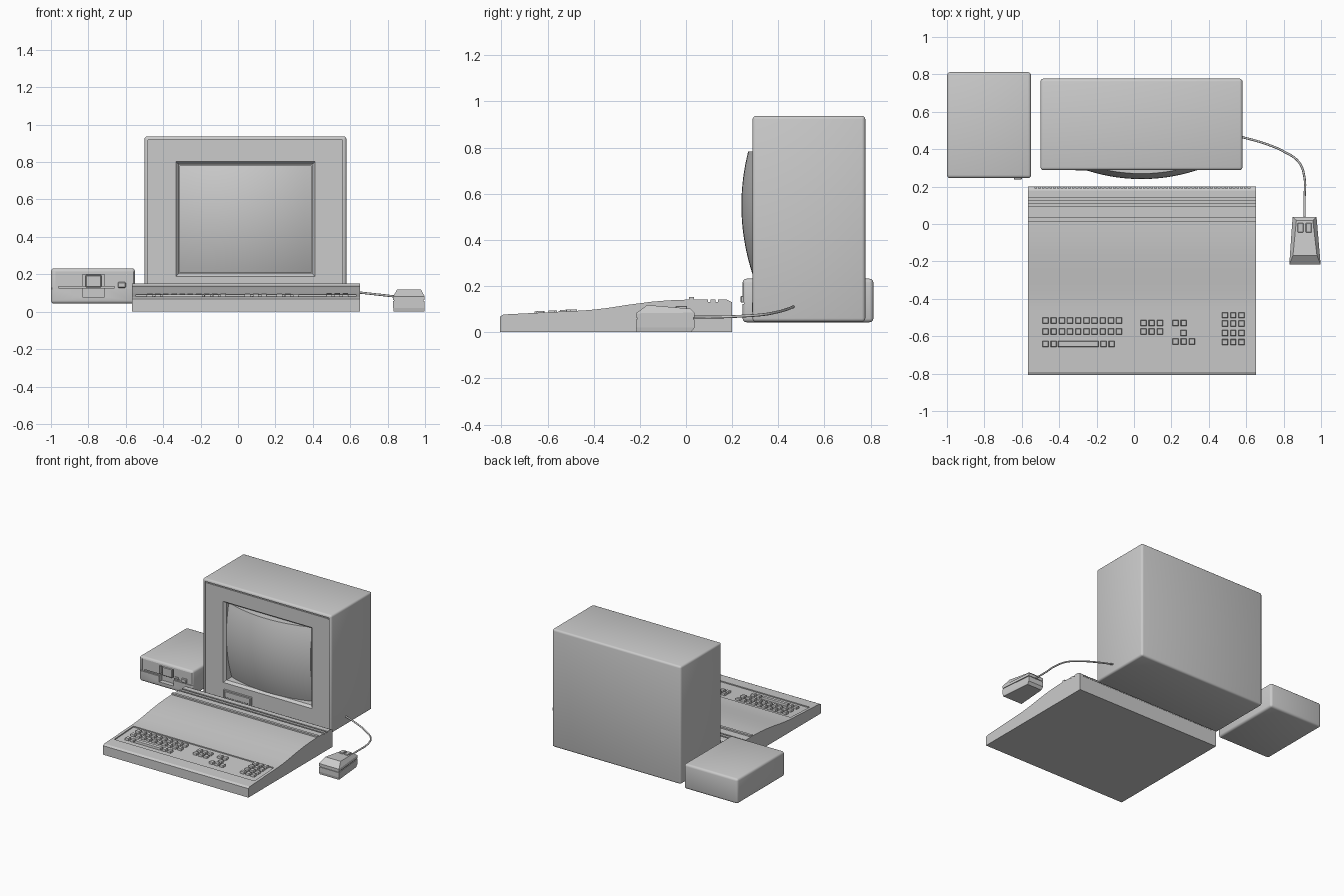
import bpy, bmesh, math
from mathutils import Vector

if "Cube" in bpy.data.objects:
    bpy.data.objects.remove(bpy.data.objects["Cube"])


def finish(name, bm, smooth=None):
    bmesh.ops.recalc_face_normals(bm, faces=bm.faces)
    me = bpy.data.meshes.new(name)
    bm.to_mesh(me)
    bm.free()
    ob = bpy.data.objects.new(name, me)
    bpy.context.collection.objects.link(ob)
    bpy.ops.object.select_all(action='DESELECT')
    ob.select_set(True)
    bpy.context.view_layer.objects.active = ob
    if smooth:
        bpy.ops.object.shade_smooth_by_angle(angle=math.radians(smooth))
    return ob


def loft(bm, rings):
    vs = [[bm.verts.new(p) for p in r] for r in rings]
    n = len(vs[0])
    for a, b in zip(vs, vs[1:]):
        for i in range(n):
            bm.faces.new((a[i], a[(i + 1) % n], b[(i + 1) % n], b[i]))
    bm.faces.new(vs[0])
    bm.faces.new(vs[-1])


def add_box(bm, x0, x1, y0, y1, z0, z1):
    loft(bm, [[(x0, y0, z), (x1, y0, z), (x1, y1, z), (x0, y1, z)] for z in (z0, z1)])


def box(name, *dims, bevel=0, segs=3):
    bm = bmesh.new()
    add_box(bm, *dims)
    if bevel:
        bmesh.ops.bevel(bm, geom=bm.edges[:], offset=bevel, segments=segs,
                        profile=0.5, affect='EDGES', clamp_overlap=True)
    return finish(name, bm, 35 if bevel else None)


def prism(name, x0, x1, profile, smooth=None):
    bm = bmesh.new()
    loft(bm, [[(x, y, z) for y, z in profile] for x in (x0, x1)])
    return finish(name, bm, smooth)


def cut(ob, cutter):
    cutter.hide_render = True
    m = ob.modifiers.new("cut", 'BOOLEAN')
    m.operation, m.object, m.solver = 'DIFFERENCE', cutter, 'EXACT'
    bpy.context.view_layer.objects.active = ob
    bpy.ops.object.modifier_apply(modifier=m.name)
    bpy.data.objects.remove(cutter)


# Monitor case with recessed bezel and tapered screen opening
case = box("monitor_case", -0.5, 0.58, 0.288, 0.777, 0.045, 0.938, bevel=0.015)
cut(case, box("bezel_cutter", -0.48, 0.56, 0.2, 0.297, 0.065, 0.918))
bm = bmesh.new()
loft(bm, [[(x0, y, z0), (x1, y, z0), (x1, y, z1), (x0, y, z1)] for x0, x1, z0, z1, y in
          [(-0.332, 0.412, 0.188, 0.802, 0.25), (-0.332, 0.412, 0.188, 0.802, 0.297),
           (-0.316, 0.396, 0.204, 0.788, 0.315), (-0.316, 0.396, 0.204, 0.788, 0.39)]])
cut(case, finish("opening_cutter", bm))
box("bezel_inner_trim", -0.47, 0.55, 0.292, 0.299, 0.9, 0.908)

# Spherical picture tube, with side walls running back into the case
bm = bmesh.new()
bmesh.ops.create_grid(bm, x_segments=20, y_segments=20, size=1)
for v in bm.verts:
    x, z = 0.04 + 0.352 * v.co.x, 0.495 + 0.288 * v.co.y
    v.co = (x, 0.24 + 0.54 * ((x - 0.04) ** 2 + (z - 0.55) ** 2), z)
edges = [e for e in bm.edges if e.is_boundary]
for g in bmesh.ops.extrude_edge_only(bm, edges=edges)["geom"]:
    if isinstance(g, bmesh.types.BMVert):
        g.co.y = 0.395
finish("screen", bm, 35)

# Control flap below the screen
box("control_flap", -0.325, -0.09, 0.29, 0.301, 0.075, 0.14, bevel=0.003, segs=1)
box("control_flap_panel", -0.315, -0.1, 0.287, 0.3, 0.084, 0.131, bevel=0.003, segs=1)

# Disk drive: body, seam, slot, hand recess, button and light
drive = box("drive_case", -1.0, -0.55, 0.245, 0.812, 0.043, 0.232, bevel=0.017)
cut(drive, box("face_cutter", -0.975, -0.56, 0.2, 0.249, 0.128, 0.216))
cut(drive, box("seam_cutter", -1.1, -0.5, 0.2, 0.252, 0.122, 0.128))
cut(drive, box("grip_cutter", -0.832, -0.714, 0.2, 0.28, 0.078, 0.2))
cut(drive, box("slot_cutter", -0.96, -0.66, 0.2, 0.29, 0.128, 0.136))
box("drive_latch", -0.815, -0.73, 0.252, 0.3, 0.13, 0.196, bevel=0.004, segs=1)
box("drive_button", -0.642, -0.6, 0.237, 0.27, 0.128, 0.158, bevel=0.004, segs=1)
box("drive_light", -0.7, -0.675, 0.245, 0.27, 0.142, 0.152)

# Computer body: one side profile with ridge and grooves, extruded across x
profile = [(-0.807, 0), (-0.807, 0.068), (-0.79, 0.077), (-0.6, 0.0865), (-0.45, 0.094),
           (-0.4, 0.098), (-0.34, 0.105), (-0.25, 0.119), (-0.15, 0.132), (-0.08, 0.138),
           (0.0, 0.141), (0.014, 0.141), (0.014, 0.152), (0.034, 0.152), (0.034, 0.141)]
for g in (0.095, 0.127):
    profile += [(g, 0.141), (g, 0.132), (g + 0.012, 0.132), (g + 0.012, 0.141)]
profile += [(0.178, 0.141), (0.2, 0.13), (0.2, 0)]
body = prism("computer_body", -0.567, 0.652, profile, 25)


def top(y):
    return 0.077 + (y + 0.79) * 0.05


# Sunken key panel following the slope
cut(body, prism("panel_cutter", -0.546, 0.63,
                [(-0.702, top(-0.702) - 0.008), (-0.47, top(-0.47) - 0.008), (-0.47, 0.2), (-0.702, 0.2)]))
# Row of vent notches along the rear edge
bm = bmesh.new()
for i in range(58):
    x = -0.53 + i * 0.02
    add_box(bm, x, x + 0.01, 0.19, 0.22, 0.115, 0.2)
cut(body, finish("vent_cutter", bm))

# Keys: (first x, count, y) for each row, plus the long bar
rows = [(-0.473, 10, -0.516), (-0.473, 10, -0.575), (-0.473, 2, -0.642), (-0.163, 2, -0.642),
        (0.051, 3, -0.53), (0.051, 3, -0.575), (0.222, 2, -0.53), (0.265, 1, -0.583),
        (0.222, 3, -0.628)] + [(0.487, 3, y) for y in (-0.488, -0.532, -0.583, -0.632)]
keys = [(x + 0.0437 * i, y, 0.016) for x, n, y in rows for i in range(n)] + [(-0.298, -0.642, 0.109)]
bm = bmesh.new()
for x, y, w in keys:
    loft(bm, [[(x + sx * (w - t), y + sy * (0.016 - t), top(y + sy * (0.016 - t)) + h)
               for sx, sy in ((-1, -1), (1, -1), (1, 1), (-1, 1))]
              for h, t in ((-0.01, 0), (0.004, 0.001), (0.007, 0.003))])
finish("keys", bm)

# Mouse: trapezoid rings (front y, back y, front z, back z, inset) with a seam groove
bm = bmesh.new()
loft(bm, [[(0.914 - 0.084 + d, yf, zf), (0.914 + 0.084 - d, yf, zf),
           (0.912 + 0.064 - d, yb, zb), (0.912 - 0.064 + d, yb, zb)] for yf, yb, zf, zb, d in
          [(-0.213, 0.022, 0, 0, 0.002), (-0.217, 0.037, 0.02, 0.02, 0), (-0.217, 0.037, 0.056, 0.056, 0),
           (-0.212, 0.032, 0.056, 0.056, 0.005), (-0.212, 0.032, 0.063, 0.063, 0.005),
           (-0.217, 0.037, 0.063, 0.063, 0), (-0.217, 0.037, 0.082, 0.085, 0),
           (-0.168, 0.02, 0.118, 0.102, 0.02)]])
finish("mouse_body", bm)
for side, x in (("left", 0.89), ("right", 0.934)):
    box("mouse_button_" + side, x - 0.016, x + 0.016, -0.045, 0.005, 0.09, 0.114, bevel=0.003, segs=1)

# Mouse cable
cu = bpy.data.curves.new("mouse_cable", 'CURVE')
cu.dimensions, cu.bevel_depth, cu.bevel_resolution, cu.use_fill_caps = '3D', 0.006, 2, True
path = [(0.912, 0.02, 0.066), (0.912, 0.14, 0.066), (0.912, 0.245, 0.07), (0.882, 0.33, 0.076),
        (0.8, 0.388, 0.086), (0.7, 0.43, 0.097), (0.57, 0.467, 0.111)]
sp = cu.splines.new('BEZIER')
sp.bezier_points.add(len(path) - 1)
for p, co in zip(sp.bezier_points, path):
    p.co = co
    p.handle_left_type = p.handle_right_type = 'AUTO'
sp.resolution_u = 6
bpy.context.collection.objects.link(bpy.data.objects.new("mouse_cable", cu))
